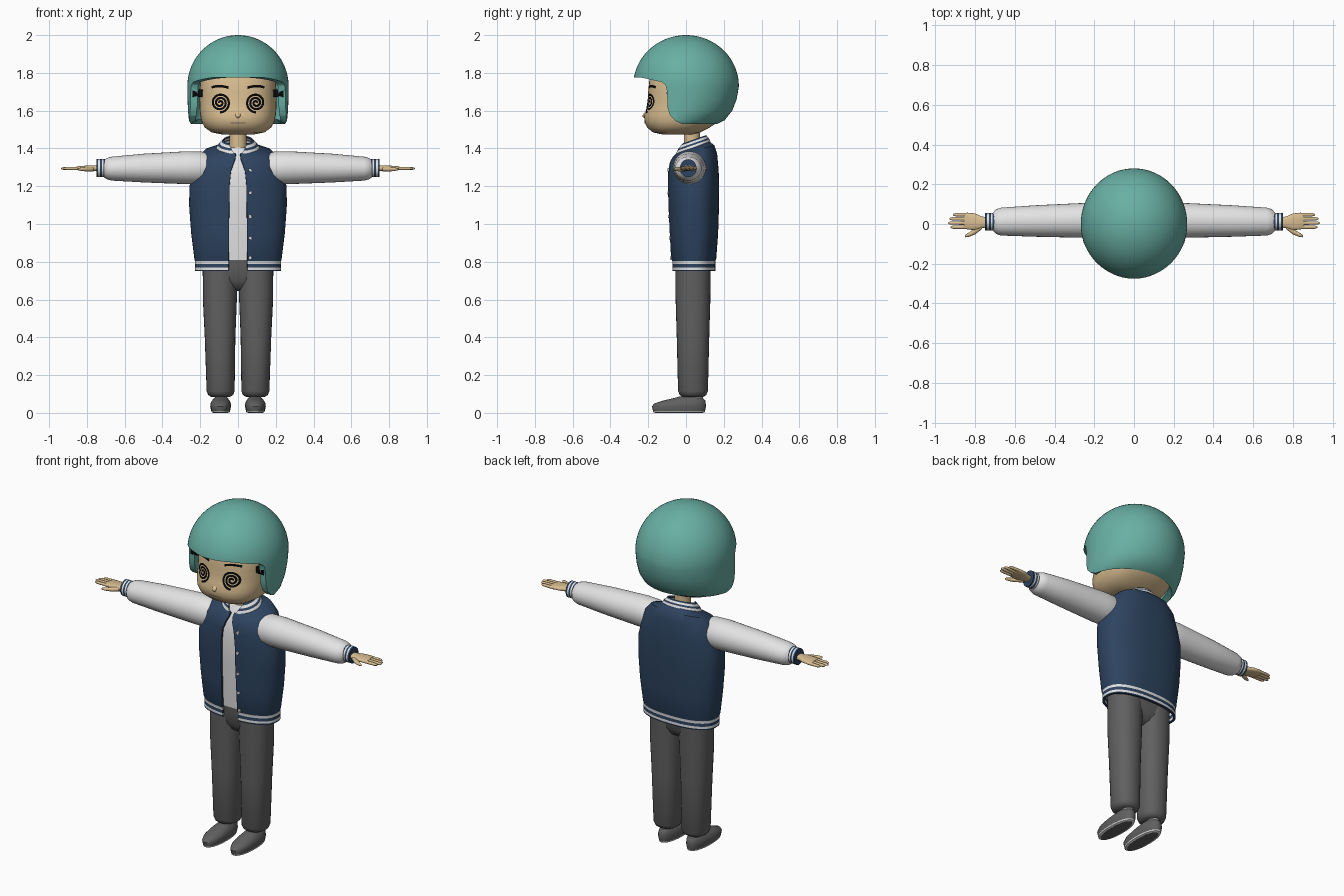
import bpy, bmesh, math
from mathutils import Vector
from mathutils.bvhtree import BVHTree

cube = bpy.data.objects.get("Cube")
if cube:
    bpy.data.objects.remove(cube, do_unlink=True)


def material(name, r, g, b):
    m = bpy.data.materials.new(name)
    m.use_nodes = True
    m.diffuse_color = (r, g, b, 1)
    bsdf = m.node_tree.nodes["Principled BSDF"]
    bsdf.inputs["Base Color"].default_value = (r, g, b, 1)
    bsdf.inputs["Roughness"].default_value = 0.8
    return m


TEAL = material("helmet teal", 0.14, 0.43, 0.37)
NAVY = material("jacket navy", 0.026, 0.057, 0.116)
WHITE = material("cloth white", 0.77, 0.77, 0.77)
SKIN = material("skin", 0.69, 0.51, 0.28)
GREY = material("trouser grey", 0.117, 0.117, 0.117)
BLACK = material("ink black", 0.002, 0.002, 0.002)
LIP = material("mouth brown", 0.3, 0.22, 0.14)
parts = []


def finish(name, bm, mats):
    me = bpy.data.meshes.new(name)
    bm.to_mesh(me)
    bm.free()
    for m in mats:
        me.materials.append(m)
    ob = bpy.data.objects.new(name, me)
    bpy.context.collection.objects.link(ob)
    parts.append(ob)
    return ob


def loft(name, rings, rows, axis="z", n=32, e=2.0, gap=None, caps=(True, True)):
    """Skin superellipse rings (pos, c1, c2, r1, r2); rows holds a material per band."""
    rows = rows if isinstance(rows, list) else [rows]
    mats = list(dict.fromkeys(rows))
    bm = bmesh.new()
    loops = []
    for p, c1, c2, r1, r2 in rings:
        d = math.asin((gap(p) / r1) ** (e / 2)) if gap else 0
        span = 2 * math.pi - 2 * d
        loop = []
        for k in range(n + 1 if gap else n):
            t = -math.pi / 2 + d + span * k / n
            c, s = math.cos(t), math.sin(t)
            u = c1 + r1 * math.copysign(abs(c) ** (2 / e), c)
            v = c2 + r2 * math.copysign(abs(s) ** (2 / e), s)
            co = {"x": (p, u, v), "y": (u, p, v), "z": (u, v, p)}[axis]
            loop.append(bm.verts.new(co))
        loops.append(loop)
    for i, (a, b) in enumerate(zip(loops, loops[1:])):
        for k in range(n):
            j = (k + 1) % len(a)
            f = bm.faces.new((a[k], a[j], b[j], b[k]))
            f.material_index = mats.index(rows[min(i, len(rows) - 1)])
    if not gap:
        if caps[0]:
            bm.faces.new(loops[0][::-1])
        if caps[1]:
            bm.faces.new(loops[-1]).material_index = mats.index(rows[-1])
        if all(caps):
            bmesh.ops.recalc_face_normals(bm, faces=bm.faces)
    return finish(name, bm, mats)


def apply_modifier(ob, kind, **settings):
    mod = ob.modifiers.new(kind.lower(), kind)
    for key, value in settings.items():
        setattr(mod, key, value)
    bpy.context.view_layer.objects.active = ob
    bpy.ops.object.modifier_apply(modifier=mod.name)


def span(z, front, back, rx):
    return (z, 0, (front + back) / 2, rx, (back - front) / 2)


def surface(ob):
    """Return a function giving the frontmost y of a part at x, z."""
    me = ob.data
    tree = BVHTree.FromPolygons([v.co.copy() for v in me.vertices],
                                [tuple(p.vertices) for p in me.polygons])

    def front(x, z):
        hit = tree.ray_cast(Vector((x, -1, z)), Vector((0, 1, 0)))[0]
        return hit.y if hit else 0
    return front


def strip(name, pts, width, front, mat):
    """Thin painted ribbon laid on a surface."""
    bm = bmesh.new()
    pairs = []
    for i, (x, z) in enumerate(pts):
        a, b = pts[max(i - 1, 0)], pts[min(i + 1, len(pts) - 1)]
        nrm = Vector((a[1] - b[1], b[0] - a[0])).normalized() * width / 2
        pairs.append([bm.verts.new((x + q * nrm.x, front(x + q * nrm.x, z + q * nrm.y) - 0.003,
                                    z + q * nrm.y)) for q in (-1, 1)])
    for (a, b), (c, d) in zip(pairs, pairs[1:]):
        f = bm.faces.new((a, c, d, b))
        f.normal_update()
        if f.normal.y > 0:
            f.normal_flip()
    return finish(name, bm, [mat])


# Head, neck and nose
head = loft("head", [
    span(1.475, -0.13, 0.04, 0.09), span(1.485, -0.175, 0.075, 0.14),
    span(1.51, -0.205, 0.125, 0.175), span(1.54, -0.219, 0.17, 0.192),
    span(1.575, -0.222, 0.2, 0.2), span(1.61, -0.21, 0.208, 0.203),
    span(1.65, -0.203, 0.21, 0.204), span(1.7, -0.2, 0.21, 0.204),
    span(1.8, -0.19, 0.19, 0.195), span(1.88, -0.14, 0.14, 0.14)], SKIN, n=64, e=2.4)
loft("neck", [(1.36, 0, 0.032, 0.045, 0.043), (1.5, 0, 0.032, 0.045, 0.043)], SKIN)
loft("nose", [(-0.23, 0, 1.572, 0.003, 0.003), (-0.228, 0, 1.572, 0.008, 0.007),
              (-0.217, 0, 1.576, 0.016, 0.016)], SKIN, axis="y", n=16)

# Painted face
face = surface(head)
strip("mouth", [(x / 100, 1.535) for x in range(-4, 5)], 0.006, face, LIP)
for s, side in ((1, "left"), (-1, "right")):
    spiral = []
    for k in range(97):
        t = k / 96
        a = 2 * math.pi * 2.75 * t
        r = 0.004 + 0.047 * t
        spiral.append((s * (0.095 + r * math.cos(a)), 1.642 + r * math.sin(a)))
    strip(side + "_spiral_eye", spiral, 0.0115, face, BLACK)
    brow = [(s * (0.05 + 0.09 * k / 8), 1.714 + 0.016 * math.sin(math.pi * (0.15 + 0.65 * k / 8)))
            for k in range(9)]
    strip(side + "_eyebrow", brow, 0.013, face, BLACK)

# Helmet shell with the face opening cut from its side outline
shell = [span(1.53, -0.28, 0.165, 0.252), span(1.55, -0.28, 0.205, 0.26),
         span(1.6, -0.28, 0.245, 0.265), span(1.66, -0.28, 0.268, 0.267)]
for k in range(16):
    t = math.pi / 2 * k / 16
    shell.append((1.73 + 0.27 * math.sin(t), 0, 0, 0.268 * math.cos(t), 0.28 * math.cos(t)))
shell.append((2.0, 0, 0, 0.004, 0.004))
helmet = loft("helmet", shell, TEAL, n=64, caps=(False, True))
apply_modifier(helmet, "SOLIDIFY", thickness=0.034, offset=-1)
outline = [(-0.4, 1.777), (-0.24, 1.776), (-0.13, 1.752), (-0.108, 1.735), (-0.1, 1.7),
           (-0.098, 1.62), (-0.085, 1.575), (-0.055, 1.545), (-0.01, 1.525),
           (0, 1.5), (-0.4, 1.5)]
bm = bmesh.new()
base = bm.faces.new([bm.verts.new((-0.5, y, z)) for y, z in outline])
ext = bmesh.ops.extrude_face_region(bm, geom=[base])["geom"]
bmesh.ops.translate(bm, vec=(1, 0, 0), verts=[g for g in ext if isinstance(g, bmesh.types.BMVert)])
bmesh.ops.recalc_face_normals(bm, faces=bm.faces)
cutter = finish("helmet_cutter", bm, [TEAL])
cutter.hide_render = True
apply_modifier(helmet, "BOOLEAN", operation="DIFFERENCE", solver="EXACT", object=cutter)
parts.remove(cutter)
bpy.data.objects.remove(cutter, do_unlink=True)


# Jacket, open down the front, with a striped hem and a neckline lower at the front
def opening(z):
    return 0.05 - 0.005 * (z - 0.75) / 0.5 if z < 1.25 else max(0.012, 0.045 - 0.24 * (z - 1.25))


hem = [span(z, -0.073, 0.155, 0.228) for z in (0.75, 0.757, 0.77, 0.788, 0.803)]
jacket = loft("jacket", hem + [
    span(0.815, -0.08, 0.16, 0.231), span(0.95, -0.087, 0.17, 0.248),
    span(1.1, -0.094, 0.175, 0.259), span(1.2, -0.096, 0.176, 0.257),
    span(1.28, -0.095, 0.173, 0.237), span(1.35, -0.085, 0.165, 0.212),
    span(1.385, -0.07, 0.15, 0.178), span(1.405, -0.05, 0.125, 0.11)],
    [NAVY, WHITE, NAVY, WHITE, NAVY], n=64, e=2.4, gap=opening)
for v in jacket.data.vertices:
    v.co.z += 0.35 * (v.co.y - 0.037) * max(0, v.co.z - 1.3) / 0.105
chest = surface(jacket)
apply_modifier(jacket, "SOLIDIFY", thickness=0.012, offset=-1)
for i, z in enumerate((0.82, 0.925, 1.04, 1.165, 1.285)):
    y = chest(0.065, z)
    loft("button_%d" % (i + 1), [(y - 0.006, 0.065, z, 0.008, 0.008),
                                 (y + 0.004, 0.065, z, 0.009, 0.009)], WHITE, axis="y", n=12)

# Striped collar
collar = loft("collar", [
    (1.392, 0, 0.037, 0.118, 0.095), (1.404, 0, 0.037, 0.115, 0.092),
    (1.417, 0, 0.037, 0.106, 0.087), (1.427, 0, 0.037, 0.097, 0.082),
    (1.438, 0, 0.037, 0.086, 0.075), (1.446, 0, 0.037, 0.079, 0.07)],
    [NAVY, WHITE, NAVY, WHITE, NAVY], n=48, gap=lambda z: 0.012 + 0.7 * (z - 1.392))
for v in collar.data.vertices:
    v.co.z += 0.35 * (v.co.y - 0.037)
apply_modifier(collar, "SOLIDIFY", thickness=0.008, offset=-1)

# Shirt and trousers
loft("shirt", [(0.81, 0, 0.041, 0.2, 0.098), (1.1, 0, 0.041, 0.23, 0.115),
               (1.25, 0, 0.041, 0.21, 0.115), (1.33, 0, 0.041, 0.17, 0.1),
               (1.37, 0, 0.041, 0.12, 0.08), (1.405, 0, 0.038, 0.05, 0.055)],
     WHITE, n=48, e=2.4)
loft("trouser_seat", [(0.645, 0, 0.038, 0.09, 0.03), (0.665, 0, 0.038, 0.14, 0.06),
                      (0.7, 0, 0.038, 0.175, 0.08), (0.77, 0, 0.038, 0.187, 0.092),
                      (0.82, 0, 0.038, 0.187, 0.093)], GREY, n=48, e=2.6)

for s, side in ((1, "left_"), (-1, "right_")):
    # Leg, sock and shoe
    loft(side + "trouser_leg", [
        (z, s * cx, 0.037, rx, ry) for z, cx, rx, ry in (
            (0.085, 0.092, 0.05, 0.055), (0.095, 0.092, 0.066, 0.07), (0.115, 0.092, 0.074, 0.079),
            (0.4, 0.095, 0.081, 0.086), (0.6, 0.096, 0.09, 0.092), (0.8, 0.094, 0.093, 0.093))],
         GREY, e=2.2)
    loft(side + "sock", [(0.05, s * 0.09, 0.048, 0.03, 0.042),
                         (0.11, s * 0.09, 0.048, 0.03, 0.042)], WHITE)
    loft(side + "shoe", [
        (0, s * 0.092, -0.037, 0.038, 0.124), (0.004, s * 0.092, -0.037, 0.048, 0.136),
        (0.011, s * 0.092, -0.037, 0.05, 0.138),
        (0.035, s * 0.092, -0.037, 0.055, 0.143), (0.05, s * 0.092, -0.032, 0.054, 0.136),
        (0.066, s * 0.091, -0.008, 0.046, 0.11), (0.078, s * 0.09, 0.012, 0.037, 0.078),
        (0.088, s * 0.09, 0.015, 0.028, 0.045)], [WHITE, WHITE, GREY], e=2.2)
    loft(side + "outsole", [(-0.0005, s * 0.092, -0.037, 0.037, 0.122),
                            (0.003, s * 0.092, -0.037, 0.037, 0.122)], GREY, e=2.2)

    # Sleeve and striped cuff
    loft(side + "sleeve", [
        (s * x, cy, cz, ry, rz) for x, cy, cz, ry, rz in (
            (0.14, 0.02, 1.296, 0.07, 0.07), (0.19, 0.02, 1.297, 0.086, 0.086),
            (0.27, 0.018, 1.298, 0.087, 0.087), (0.5, 0.015, 1.296, 0.079, 0.076),
            (0.67, 0.012, 1.293, 0.07, 0.063), (0.695, 0.012, 1.293, 0.062, 0.056),
            (0.71, 0.012, 1.293, 0.045, 0.045))], WHITE, axis="x")
    loft(side + "cuff", [(s * x, 0.012, 1.296, 0.044, 0.047)
                         for x in (0.7, 0.712, 0.721, 0.731, 0.74, 0.75)],
         [NAVY, WHITE, NAVY, WHITE, NAVY], axis="x")

    # Hand
    loft(side + "palm", [(s * x, cy, 1.295, ry, rz) for x, cy, ry, rz in (
        (0.74, 0.008, 0.025, 0.016), (0.77, 0.009, 0.03, 0.015), (0.8, 0.011, 0.042, 0.014),
        (0.84, 0.015, 0.042, 0.012), (0.856, 0.015, 0.036, 0.008))], SKIN, axis="x", n=24, e=2.4)
    for name, y, tip in (("little", 0.047, 0.912), ("ring", 0.026, 0.93),
                         ("middle", 0.005, 0.936), ("index", -0.016, 0.924)):
        loft(side + name + "_finger", [(s * x, y, 1.294, r, r * 0.9) for x, r in (
            (0.83, 0.0098), (tip - 0.015, 0.0088), (tip - 0.004, 0.006), (tip, 0.002))],
             SKIN, axis="x", n=10)
    loft(side + "thumb", [(s * x, y, 1.29, r, r * 0.8) for x, y, r in (
        (0.765, -0.01, 0.015), (0.8, -0.037, 0.015), (0.83, -0.053, 0.011),
        (0.848, -0.06, 0.007), (0.852, -0.061, 0.002))], SKIN, axis="x", n=12)

    # Dark strap between face and helmet
    loft(side + "helmet_strap", [(s * 0.185, -0.085, 1.692, 0.012, 0.02),
                                 (s * 0.24, -0.09, 1.692, 0.012, 0.02)], BLACK, axis="x", n=16, e=6)

# Smooth shading with sharp creases
bpy.ops.object.select_all(action="DESELECT")
for ob in parts:
    ob.select_set(True)
bpy.context.view_layer.objects.active = head
bpy.ops.object.shade_smooth_by_angle(angle=math.radians(40))
